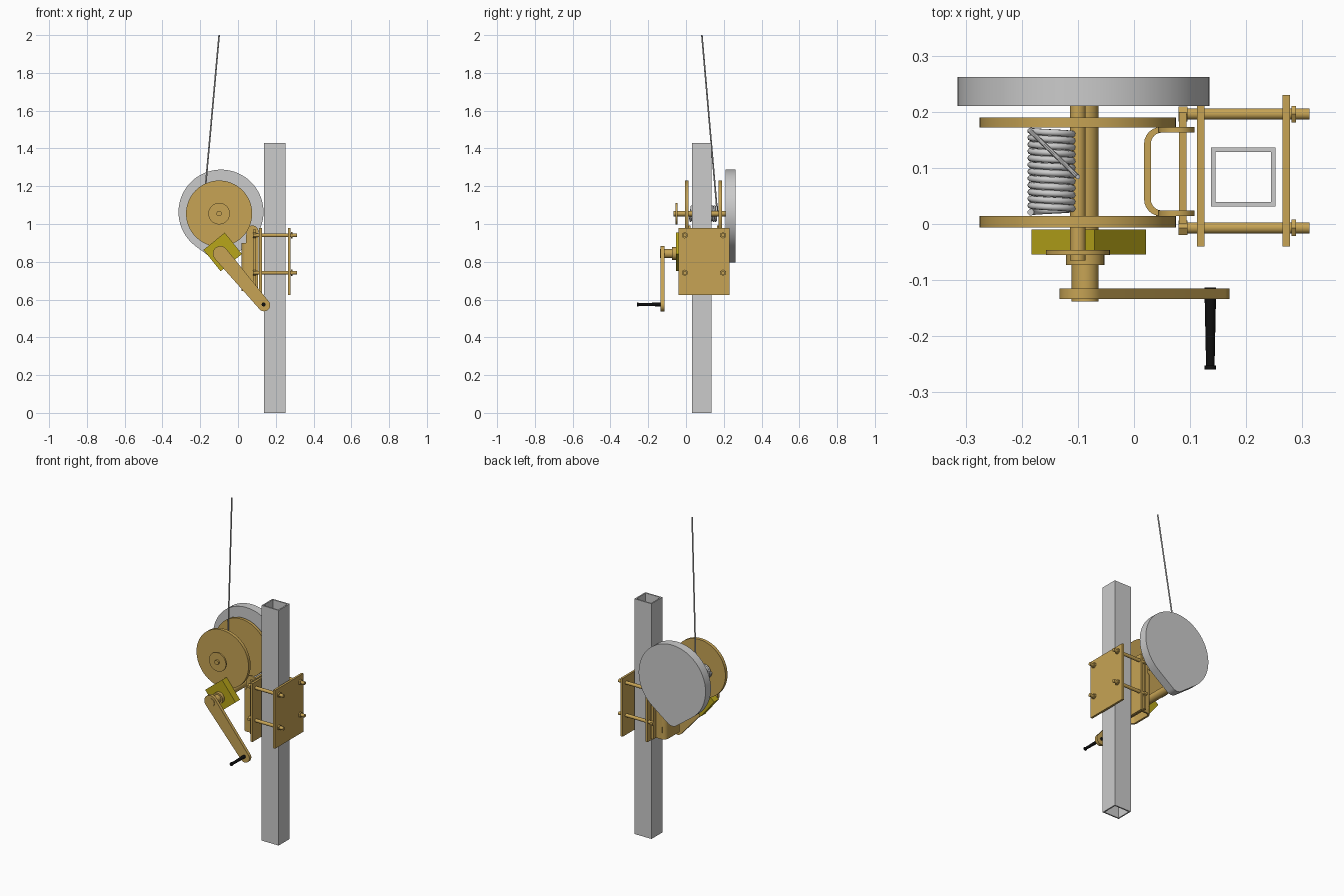
import bpy, bmesh, math
from mathutils import Vector

if "Cube" in bpy.data.objects:
    bpy.data.objects.remove(bpy.data.objects["Cube"])


def mat(name, c):
    m = bpy.data.materials.new(name)
    m.diffuse_color = (*c, 1)
    m.use_nodes = True
    m.node_tree.nodes["Principled BSDF"].inputs["Base Color"].default_value = m.diffuse_color
    return m


BRASS = mat("brass", (0.57, 0.37, 0.09))
YELLOW = mat("yellow", (0.48, 0.38, 0.01))
BLACK = mat("black", (0.005, 0.005, 0.005))


def finish(ob, m, smooth=True):
    if m:
        ob.data.materials.append(m)
    if smooth:
        bpy.ops.object.select_all(action='DESELECT')
        ob.select_set(True)
        bpy.context.view_layer.objects.active = ob
        bpy.ops.object.shade_smooth_by_angle(angle=math.radians(35))
    return ob


def prism(name, pts, lo, hi, m=None, axis='y', smooth=True):
    """Extrude a closed outline: (x, z) along y, or (x, y) along z."""
    bm = bmesh.new()
    put = (lambda p, d: (p[0], d, p[1])) if axis == 'y' else (lambda p, d: (p[0], p[1], d))
    face = bm.faces.new([bm.verts.new(put(p, lo)) for p in pts])
    r = bmesh.ops.extrude_face_region(bm, geom=[face])
    d = Vector((0, hi - lo, 0)) if axis == 'y' else Vector((0, 0, hi - lo))
    bmesh.ops.translate(bm, vec=d, verts=[v for v in r['geom'] if isinstance(v, bmesh.types.BMVert)])
    bmesh.ops.recalc_face_normals(bm, faces=bm.faces)
    me = bpy.data.meshes.new(name)
    bm.to_mesh(me)
    bm.free()
    ob = bpy.data.objects.new(name, me)
    bpy.context.collection.objects.link(ob)
    return finish(ob, m, smooth)


def box(name, x0, x1, y0, y1, z0, z1, m=None):
    return prism(name, [(x0, y0), (x1, y0), (x1, y1), (x0, y1)], z0, z1, m, 'z', False)


def rod(name, a, b, r, m=None, r2=None, n=48):
    a, b = Vector(a), Vector(b)
    bpy.ops.mesh.primitive_cone_add(vertices=n, radius1=r, radius2=r if r2 is None else r2,
                                    depth=(b - a).length, location=(a + b) / 2,
                                    rotation=(b - a).to_track_quat('Z', 'Y').to_euler())
    ob = bpy.context.object
    ob.name = name
    return finish(ob, m)


def disc(name, c, y0, y1, r, m=None, n=64):
    return rod(name, (c[0], y0, c[1]), (c[0], y1, c[1]), r, m, n=n)


def capsule(c1, r1, c2, r2, n=32):
    """Outline hugging two circles with their outer tangents."""
    c1, c2 = Vector(c1), Vector(c2)
    d = c2 - c1
    base, k = math.atan2(d.y, d.x), math.acos((r1 - r2) / d.length)
    pts = []
    for c, r, s, e in ((c1, r1, k, 2 * math.pi - k), (c2, r2, -k, k)):
        for i in range(n + 1):
            t = base + s + (e - s) * i / n
            pts.append((c.x + r * math.cos(t), c.y + r * math.sin(t)))
    return pts


def wire(name, pts, r):
    cu = bpy.data.curves.new(name, 'CURVE')
    cu.dimensions = '3D'
    cu.bevel_depth = r
    cu.bevel_resolution = 2
    cu.use_fill_caps = True
    sp = cu.splines.new('POLY')
    sp.points.add(len(pts) - 1)
    for p, q in zip(sp.points, pts):
        p.co = (*q, 1)
        p.radius = 1
    sp.use_smooth = True
    ob = bpy.data.objects.new(name, cu)
    bpy.context.collection.objects.link(ob)


DRUM = (-0.1, 1.055)
CRANK = (-0.087, 0.843)

# hollow square post
post = box("post", 0.137, 0.252, 0.031, 0.136, 0, 1.43)
bm = bmesh.new()
bm.from_mesh(post.data)
bmesh.ops.delete(bm, geom=[f for f in bm.faces if abs(f.normal.z) > 0.9], context='FACES')
bm.to_mesh(post.data)
bm.free()
wall = post.modifiers.new("wall", 'SOLIDIFY')
wall.thickness, wall.offset, wall.use_even_offset = 0.008, -1, True

# clamp plates with bolts and nuts
box("rear_clamp_plate", 0.265, 0.278, -0.04, 0.23, 0.623, 0.978, BRASS)
box("front_clamp_plate", 0.112, 0.126, -0.04, 0.21, 0.623, 0.978, BRASS)
for y in (-0.007, 0.196):
    for z in (0.742, 0.94):
        rod("clamp_bolt", (0.095, y, z), (0.313, y, z), 0.010, BRASS, n=24)
        rod("clamp_nut", (0.281, y, z), (0.289, y, z), 0.017, BRASS, n=6)
        rod("bolt_head", (0.079, y, z), (0.095, y, z), 0.015, BRASS, n=6)

# channel bracket: rounded web plus two cheeks
def arc(cx, cy, r, a0, a1, n=6):
    return [(cx + r * math.cos(math.radians(a0 + (a1 - a0) * i / n)),
             cy + r * math.sin(math.radians(a0 + (a1 - a0) * i / n))) for i in range(n + 1)]

outer = [(0.107, 0.014)] + arc(0.048, 0.044, 0.03, 270, 180) + arc(0.048, 0.143, 0.03, 180, 90) + [(0.107, 0.173)]
inner = [(0.107, 0.163)] + arc(0.050, 0.143, 0.02, 90, 180) + arc(0.050, 0.044, 0.02, 180, 270) + [(0.107, 0.024)]
prism("bracket_channel", outer + inner, 0.645, 0.90, BRASS, 'z')
for y in (0.014, 0.163):
    prism("bracket_cheek", capsule((0.076, 0.96), 0.032, (0.073, 0.69), 0.034), y, y + 0.010, BRASS)
box("bracket_back_plate", 0.080, 0.094, 0.0, 0.20, 0.645, 0.97, BRASS)

# drum flanges, axle and end washer
for y0, y1 in ((-0.006, 0.014), (0.172, 0.190)):
    disc("drum_flange", DRUM, y0, y1, 0.175, BRASS)
disc("drum_axle", DRUM, -0.065, 0.212, 0.014, BRASS, 32)
disc("axle_washer", DRUM, -0.055, -0.046, 0.057, BRASS)

# wound rope and the line running up
turns, seg = 12, 24
coil = []
for i in range(turns * seg + 1):
    t = math.pi + 2 * math.pi * i / seg
    coil.append((-0.146 + 0.038 * math.cos(t), 0.021 + 0.145 * i / (turns * seg), 1.055 + 0.038 * math.sin(t)))
wire("rope_coil", coil, 0.006)
wire("rope_line", [(-0.185, 0.166, 1.055), (-0.1, 0.084, 2.0)], 0.0042)

# drive cover at the back
prism("drive_cover", capsule((-0.09, 1.063), 0.225, (-0.09, 0.845), 0.05, 48), 0.21, 0.262)

# lower drive shaft, collar and gearbox
disc("drive_shaft", CRANK, -0.138, 0.212, 0.024, BRASS, 40)
disc("shaft_collar", CRANK, -0.073, -0.054, 0.034, BRASS, 40)
a = math.atan2(0.102, 0.011)
prism("gearbox", [(-0.081 + 0.1026 * math.cos(a + i * math.pi / 2),
                   0.852 + 0.1026 * math.sin(a + i * math.pi / 2)) for i in range(4)],
      -0.054, -0.010, YELLOW, smooth=False)

# crank arm and grip
prism("crank_arm", capsule((-0.093, 0.843), 0.040, (0.138, 0.570), 0.032), -0.134, -0.115, BRASS)
rod("grip", (0.136, -0.113, 0.574), (0.136, -0.255, 0.574), 0.0105, BLACK, 0.0075, 24)
rod("grip_end", (0.136, -0.252, 0.574), (0.136, -0.259, 0.574), 0.0105, BLACK, n=24)
